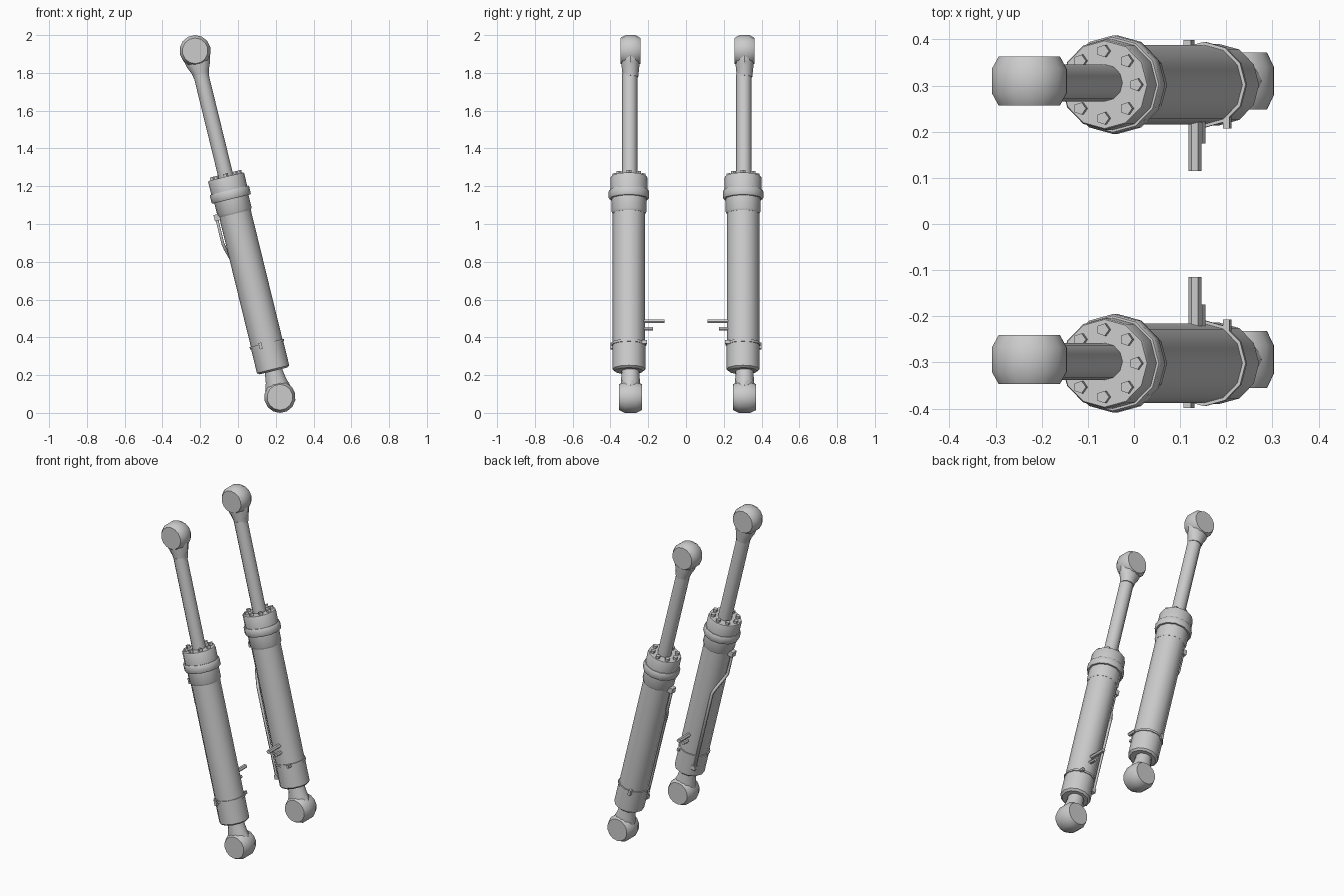
import bpy, bmesh, math
from mathutils import Matrix, Vector

if "Cube" in bpy.data.objects:
    bpy.data.objects.remove(bpy.data.objects["Cube"])

TILT = Matrix.Rotation(-math.atan2(0.449, 1.834), 4, 'Y')
LENGTH = 1.888          # distance between the two eye centres
ALONG_Y = Matrix.Rotation(math.radians(-90), 4, 'X')


def finish(name, bm, matrix):
    bmesh.ops.recalc_face_normals(bm, faces=bm.faces)
    me = bpy.data.meshes.new(name)
    bm.to_mesh(me)
    bm.free()
    ob = bpy.data.objects.new(name, me)
    bpy.context.collection.objects.link(ob)
    ob.matrix_world = matrix
    bpy.ops.object.select_all(action='DESELECT')
    ob.select_set(True)
    bpy.context.view_layer.objects.active = ob
    bpy.ops.object.shade_smooth_by_angle(angle=math.radians(33))
    return ob


def add_loft(bm, rings, sides, local=Matrix()):
    """Capped loft through (height, radius_x, radius_y) rings."""
    loops = []
    for h, rx, ry in rings:
        loops.append([bm.verts.new(local @ Vector((
            rx * math.cos(math.tau * i / sides),
            ry * math.sin(math.tau * i / sides), h))) for i in range(sides)])
    for a, b in zip(loops, loops[1:]):
        for i in range(sides):
            j = (i + 1) % sides
            bm.faces.new((a[i], a[j], b[j], b[i]))
    bm.faces.new(loops[0][::-1])
    bm.faces.new(loops[-1])


def loft(name, rings, matrix, sides=12, local=Matrix()):
    bm = bmesh.new()
    add_loft(bm, rings, sides, local)
    return finish(name, bm, matrix)


def lathe(name, profile, matrix, sides=12):
    return loft(name, [(h, r, r) for h, r in profile], matrix, sides)


def box(name, centre, size, matrix):
    bm = bmesh.new()
    bmesh.ops.create_cube(bm, size=1, matrix=Matrix.Translation(centre) @ Matrix.Diagonal((*size, 1)))
    return finish(name, bm, matrix)


def tube(name, points, radius, matrix):
    cu = bpy.data.curves.new(name, 'CURVE')
    cu.dimensions = '3D'
    cu.bevel_depth = radius
    cu.bevel_resolution = 1
    cu.use_fill_caps = True
    sp = cu.splines.new('POLY')
    sp.points.add(len(points) - 1)
    for p, co in zip(sp.points, points):
        p.co = (*co, 1)
    ob = bpy.data.objects.new(name, cu)
    bpy.context.collection.objects.link(ob)
    ob.matrix_world = matrix


def eye(name, t, half, matrix):
    rings = [(-half, .068), (-half * .5, .083), (half * .5, .083), (half, .068)]
    loft(name, [(h, r, r) for h, r in rings], matrix, 14,
         Matrix.Translation((0, .008, t)) @ ALONG_Y)


def cylinder(side, s):
    m = Matrix.Translation((.222, s * .302, .083)) @ TILT
    inner = -s

    # end eyes with flared necks
    eye(side + "_lower_eye", 0, .0615, m)
    eye(side + "_upper_eye", LENGTH, .053, m)
    shift = Matrix.Translation((0, .008, 0))
    loft(side + "_lower_neck", [(.0, .07, .055), (.05, .068, .054), (.09, .055, .05),
                                (.15, .046, .046)], m, 12, shift)
    loft(side + "_upper_neck", [(1.745, .041, .041), (1.775, .047, .044), (1.815, .064, .048),
                                (1.845, .07, .05), (LENGTH, .07, .05)], m, 12, shift)

    # rod, barrel, base cap
    loft(side + "_rod", [(1.19, .04, .04), (1.76, .04, .04)], m, 12,
         Matrix.Translation((0, .004, 0)))
    lathe(side + "_barrel", [(.28, .086), (1.03, .086)], m)
    lathe(side + "_base_cap", [(.143, .076), (.153, .088), (.288, .088)], m)
    lathe(side + "_clamp_band", [(.283, .093), (.296, .093)], m)

    # stepped head
    lathe(side + "_gland_collar", [(1.0, .087), (1.012, .093), (1.085, .093)], m)
    lathe(side + "_gland_flange", [(1.08, .103), (1.086, .107), (1.122, .107), (1.128, .103)], m)
    lathe(side + "_gland_head", [(1.12, .098), (1.196, .098), (1.202, .095)], m)

    # ring of head bolts
    bm = bmesh.new()
    for i in range(8):
        a = math.tau * i / 8
        add_loft(bm, [(1.195, .014, .014), (1.218, .014, .014)], 5,
                 Matrix.Translation((.073 * math.cos(a), .073 * math.sin(a), 0)))
    finish(side + "_head_bolts", bm, m)

    # clamp tabs on the band, outer and inner
    box(side + "_outer_tab", (-.035, -inner * .084, .288), (.016, .026, .034), m)
    box(side + "_inner_tab", (.05, inner * .08, .288), (.014, .03, .018), m)

    # oil pipe: from the head port, down, across to the inner side and down to the base
    d = .067
    tube(side + "_oil_pipe", [(-.085, 0, 1.005), (-.1, 0, .99), (-.1, 0, .86), (-.094, inner * .02, .83),
                              (-.074, inner * .058, .76), (-d, inner * d, .73),
                              (-d, inner * d, .225), (-.05, inner * .05, .215)], .009, m)
    box(side + "_pipe_top_port", (-.096, 0, 1.003), (.034, .036, .034), m)
    box(side + "_pipe_base_port", (-d + .003, inner * (d - .003), .215), (.026, .026, .026), m)

    # two hose stubs pointing inwards
    for name, x, z, r, end in (("long", .132, .485, .014, .115), ("short", .143, .445, .012, .175)):
        local = Matrix.Translation((x, 0, z)) @ ALONG_Y
        loft(side + "_" + name + "_hose_stub", [(s * end, r, r * .85), (s * .24, r, r * .85)],
             Matrix(), 6, local)


cylinder("left", -1)
cylinder("right", 1)
